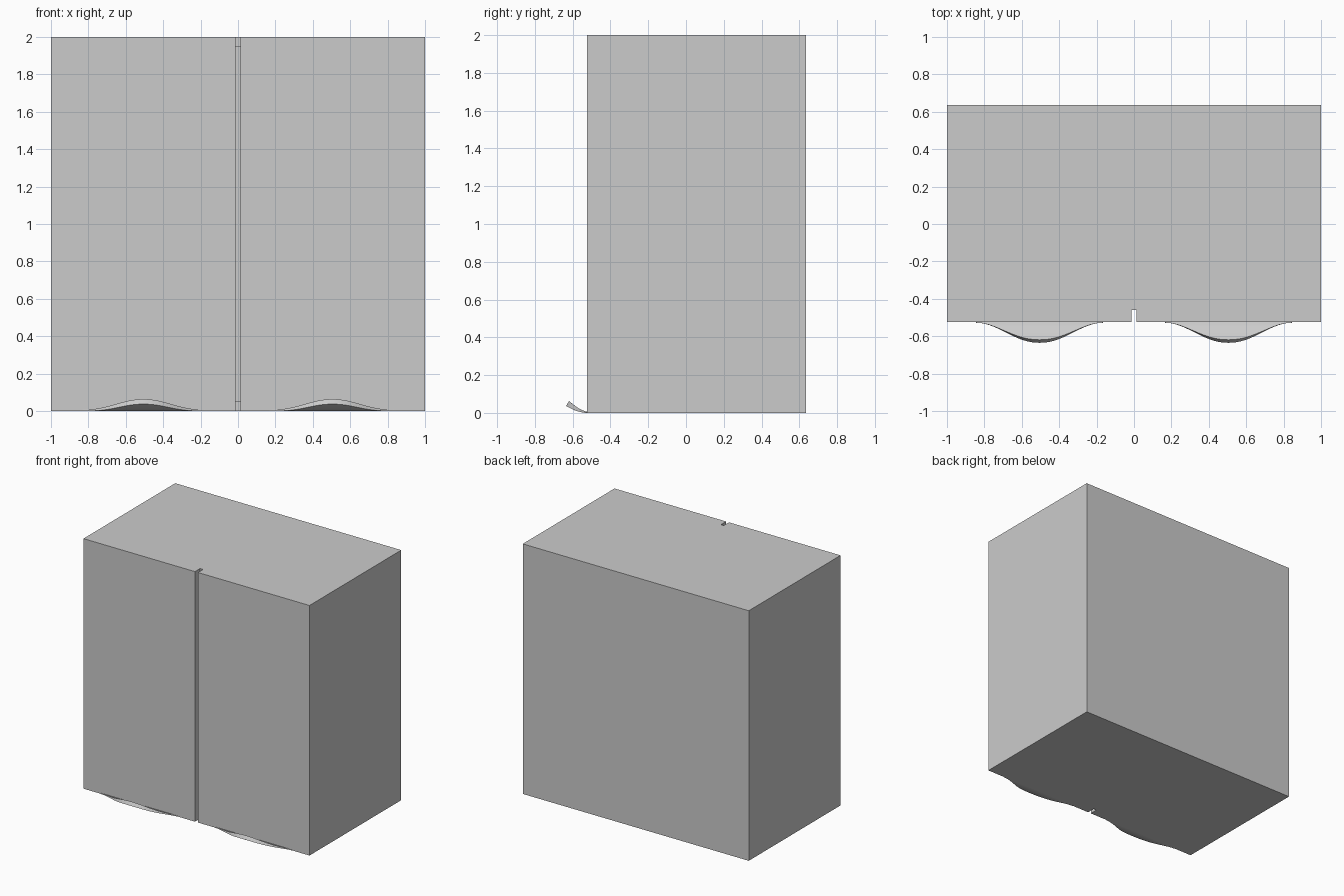
import bpy, bmesh, math

if "Cube" in bpy.data.objects:
    bpy.data.objects.remove(bpy.data.objects["Cube"])

X, YF, YD, YB, H, W = 1.0, -0.525, -0.46, 0.635, 2.0, 0.05


def finish(name, bm):
    bmesh.ops.recalc_face_normals(bm, faces=bm.faces)
    me = bpy.data.meshes.new(name)
    bm.to_mesh(me)
    bm.free()
    ob = bpy.data.objects.new(name, me)
    bpy.context.collection.objects.link(ob)
    return ob


def box(name, lo, hi):
    bm = bmesh.new()
    bmesh.ops.create_cube(bm, size=1)
    for v in bm.verts:
        v.co = [(a + b) / 2 + c * (b - a) for a, b, c in zip(lo, hi, v.co)]
    return bm if name is None else finish(name, bm)


# Hollow cabinet carcass: outer box with the front inset and pushed back
bm = box(None, (-X, YD, 0), (X, YB, H))
bm.normal_update()
front = min(bm.faces, key=lambda f: f.calc_center_median().y)
bmesh.ops.inset_region(bm, faces=[front], thickness=W)
for v in front.verts:
    v.co.y = YB - W
# inset leaves a rim; restore its flat front by splitting the inner walls
for v in list(front.verts):
    v.select = False
rim = [f for f in bm.faces if f is not front
       and any(v in front.verts for v in f.verts)]
edges = [e for e in bm.edges if len([v for v in e.verts if v in front.verts]) == 1]
new = bmesh.ops.subdivide_edges(bm, edges=edges, cuts=1)
for v in [g for g in new['geom_inner'] if isinstance(g, bmesh.types.BMVert)]:
    v.co = (math.copysign(X - W, v.co.x), YD, H - W if v.co.z > 1 else W)
finish("cabinet_body", bm)


def pull(name, cx):
    # Upturned lip with a bell-shaped outline, thicker toward its tip
    nu, nv = 48, 8
    bm = bmesh.new()
    rings = []
    for i in range(nu + 1):
        t = 2 * i / nu - 1
        reach = 0.003 + 0.107 * 0.5 * (1 + math.cos(math.pi * t * abs(t) ** 0.06))
        low, top = [], []
        for j in range(nv + 1):
            e = reach * j / nv
            r = e / 0.11
            z = 0.037 * r ** 1.8
            slope = 0.037 * 1.8 * r ** 0.8 / 0.11
            n = math.hypot(1, slope)
            th = 0.006 + 0.025 * r
            x, y = cx + 0.34 * t, YF - e
            low.append(bm.verts.new((x, y, z)))
            top.append(bm.verts.new((x, y + th * slope / n, z + th / n)))
        rings.append(low + top[::-1])
    m = len(rings[0])
    for a, b in zip(rings, rings[1:]):
        for k in range(m):
            bm.faces.new((a[k], a[(k + 1) % m], b[(k + 1) % m], b[k]))
    bm.faces.new(rings[0])
    bm.faces.new(rings[-1])
    ob = finish(name, bm)
    bpy.ops.object.select_all(action='DESELECT')
    ob.select_set(True)
    bpy.context.view_layer.objects.active = ob
    bpy.ops.object.shade_smooth_by_angle(angle=math.radians(35))


# Two doors with a narrow gap between them, each with a lip pull
for side, s in (("left", -1), ("right", 1)):
    xs = sorted((s * 0.013, s * X))
    box(side + "_door", (xs[0], YF, 0), (xs[1], YD, H))
    pull(side + "_pull", s * 0.505)
